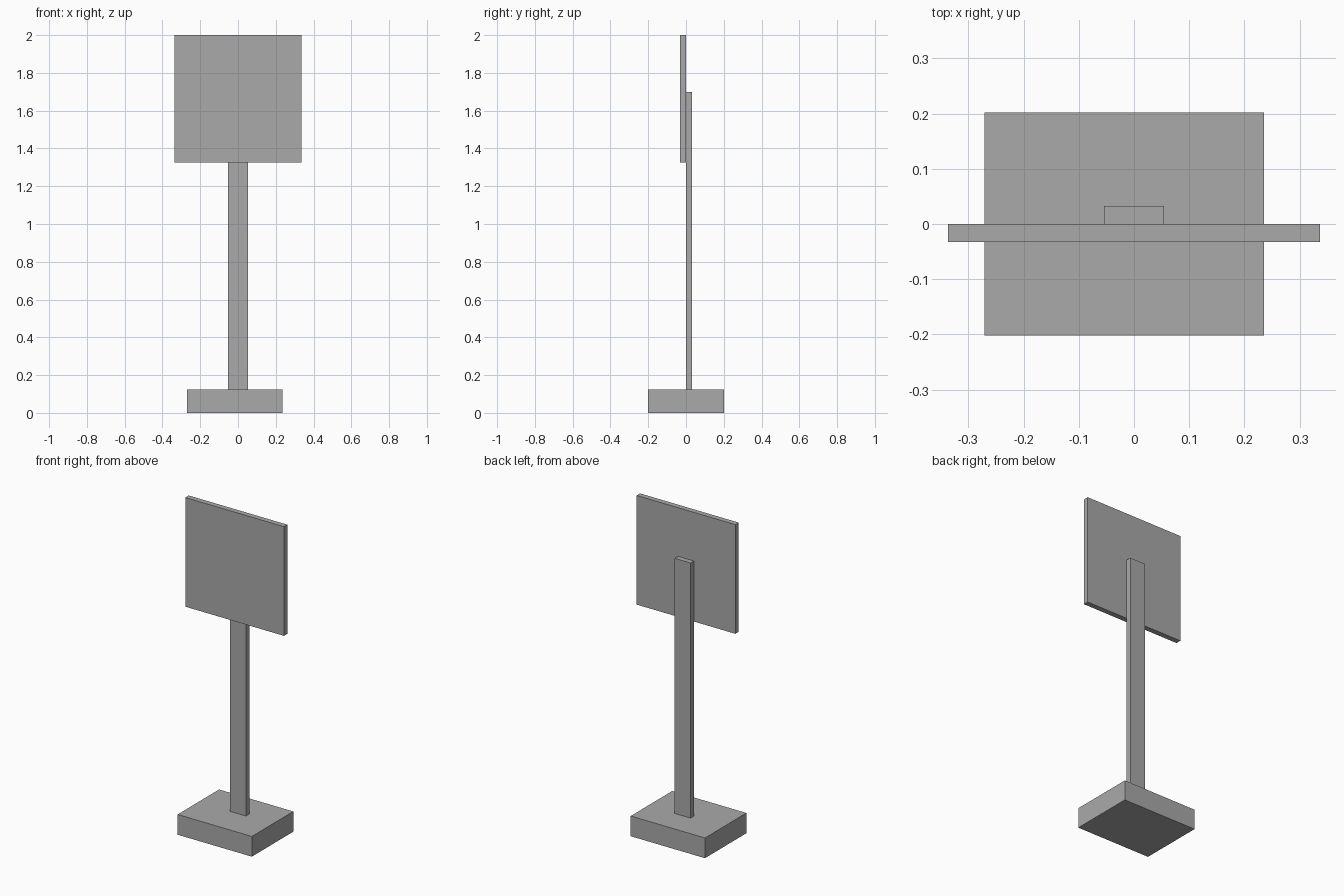
import bpy
from mathutils import Matrix, Vector

cube = bpy.data.objects.get("Cube")
if cube:
    bpy.data.objects.remove(cube, do_unlink=True)

# One plain grey for the whole sign
GREY = (0.4, 0.4, 0.4, 1.0)
grey = bpy.data.materials.new("plain_grey")
grey.use_nodes = True
grey.diffuse_color = GREY
grey.node_tree.nodes["Principled BSDF"].inputs["Base Color"].default_value = GREY


def box(name, low, high):
    """Add a flat-sided box spanning two opposite corners."""
    low, high = Vector(low), Vector(high)
    centre = (low + high) / 2
    bpy.ops.mesh.primitive_cube_add(size=1, location=centre)
    part = bpy.context.object
    part.name = name
    part.data.transform(Matrix.Diagonal((*(high - low), 1)))
    part.data.materials.append(grey)
    return part


# Slab the post stands on, set slightly off to one side
box("base", (-0.271, -0.202, 0), (0.236, 0.202, 0.125))
# Flat upright behind the board
box("post", (-0.054, 0, 0.125), (0.054, 0.033, 1.70))
# Square board fixed to the front of the post
box("sign_board", (-0.337, -0.033, 1.326), (0.337, 0, 2))
